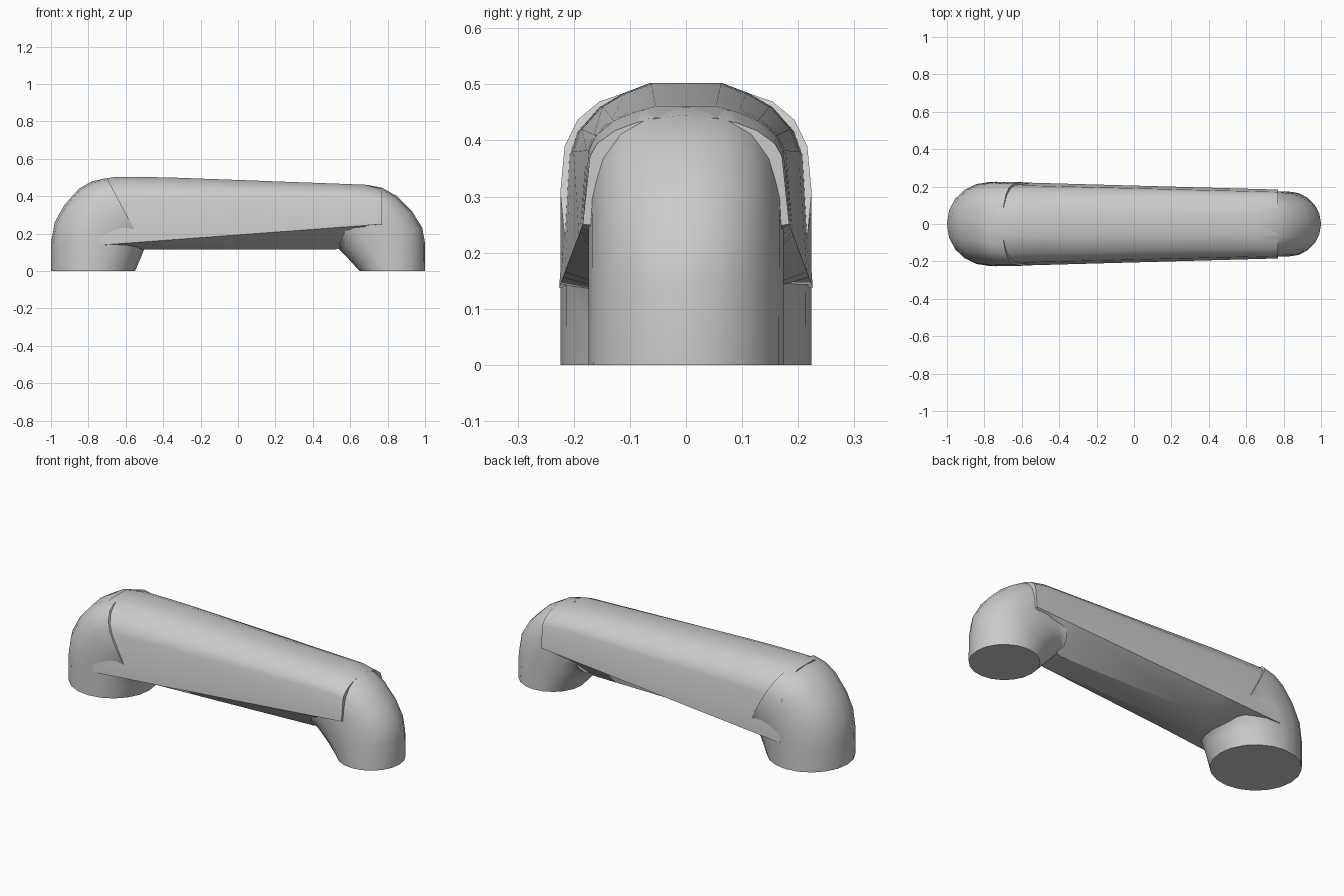
import bpy, bmesh
from math import cos, sin, pi, radians

cube = bpy.data.objects.get("Cube")
if cube:
    bpy.data.objects.remove(cube, do_unlink=True)

grey = bpy.data.materials.new("satin grey")
grey.use_nodes = True
grey.diffuse_color = (0.6, 0.6, 0.6, 1)
grey.node_tree.nodes["Principled BSDF"].inputs["Base Color"].default_value = (0.6, 0.6, 0.6, 1)


def loft(name, rings, angle):
    """Skin a list of equal-length closed rings and cap both ends."""
    bm = bmesh.new()
    loops = [[bm.verts.new(p) for p in ring] for ring in rings]
    n = len(loops[0])
    for a, b in zip(loops, loops[1:]):
        for i in range(n):
            j = (i + 1) % n
            bm.faces.new((a[i], a[j], b[j], b[i]))
    bm.faces.new(loops[0])
    bm.faces.new(loops[-1])
    bmesh.ops.recalc_face_normals(bm, faces=bm.faces)
    mesh = bpy.data.meshes.new(name)
    bm.to_mesh(mesh)
    bm.free()
    mesh.materials.append(grey)
    obj = bpy.data.objects.new(name, mesh)
    bpy.context.collection.objects.link(obj)
    bpy.ops.object.select_all(action='DESELECT')
    obj.select_set(True)
    bpy.context.view_layer.objects.active = obj
    bpy.ops.object.shade_smooth_by_angle(angle=radians(angle))


def power(v, e):
    return abs(v) ** e * (1 if v >= 0 else -1)


def elbow(name, outer, inner, width, sides=20):
    """Round foot that bends into the grip, squarer towards the bend."""
    rings = []
    for k, (p, q) in enumerate(zip(outer, inner)):
        e = 1 - 0.3 * k / (len(outer) - 1)
        ring = []
        for i in range(sides):
            a = 2 * pi * i / sides
            t = (1 + power(cos(a), e)) / 2
            ring.append((q[0] + t * (p[0] - q[0]), width * power(sin(a), e),
                         q[1] + t * (p[1] - q[1])))
        rings.append(ring)
    loft(name, rings, 35)


# Wide foot on the right, narrow foot on the left
elbow("wide_foot",
      [(-1, 0), (-1, .15), (-.98, .26), (-.93, .35), (-.85, .44), (-.78, .48), (-.7, .495)],
      [(-.55, 0), (-.52, .07)] + [(-.5, .12)] * 5, .224)
elbow("narrow_foot",
      [(1, 0), (1, .15), (.985, .23), (.93, .32), (.85, .4), (.77, .445), (.69, .46)],
      [(.65, 0), (.59, .065)] + [(.53, .125)] * 5, .174)


# Grip: arched top, flat sides and a shallow faceted underside
ARCH = [(1, 0), (.93, .64), (.86, .76), (.69, .88), (.5, .95), (.29, 1)]


def grip_ring(x, top, keel):
    s = (x + .74) / 1.51
    width, corner = .226 - .042 * s, .138 + .112 * s
    half = [(width * w, corner + h * (top - corner)) for w, h in ARCH]
    half.insert(0, (width * .35, keel))
    return [(x, y, z) for y, z in half] + [(x, -y, z) for y, z in reversed(half)]


loft("grip", [grip_ring(*s) for s in (
    (-.74, .49, .136), (-.66, .502, .128), (-.5, .502, .115), (-.37, .5, .115),
    (.52, .467, .115), (.6, .464, .14), (.68, .461, .19), (.77, .44, .245))], 30)
